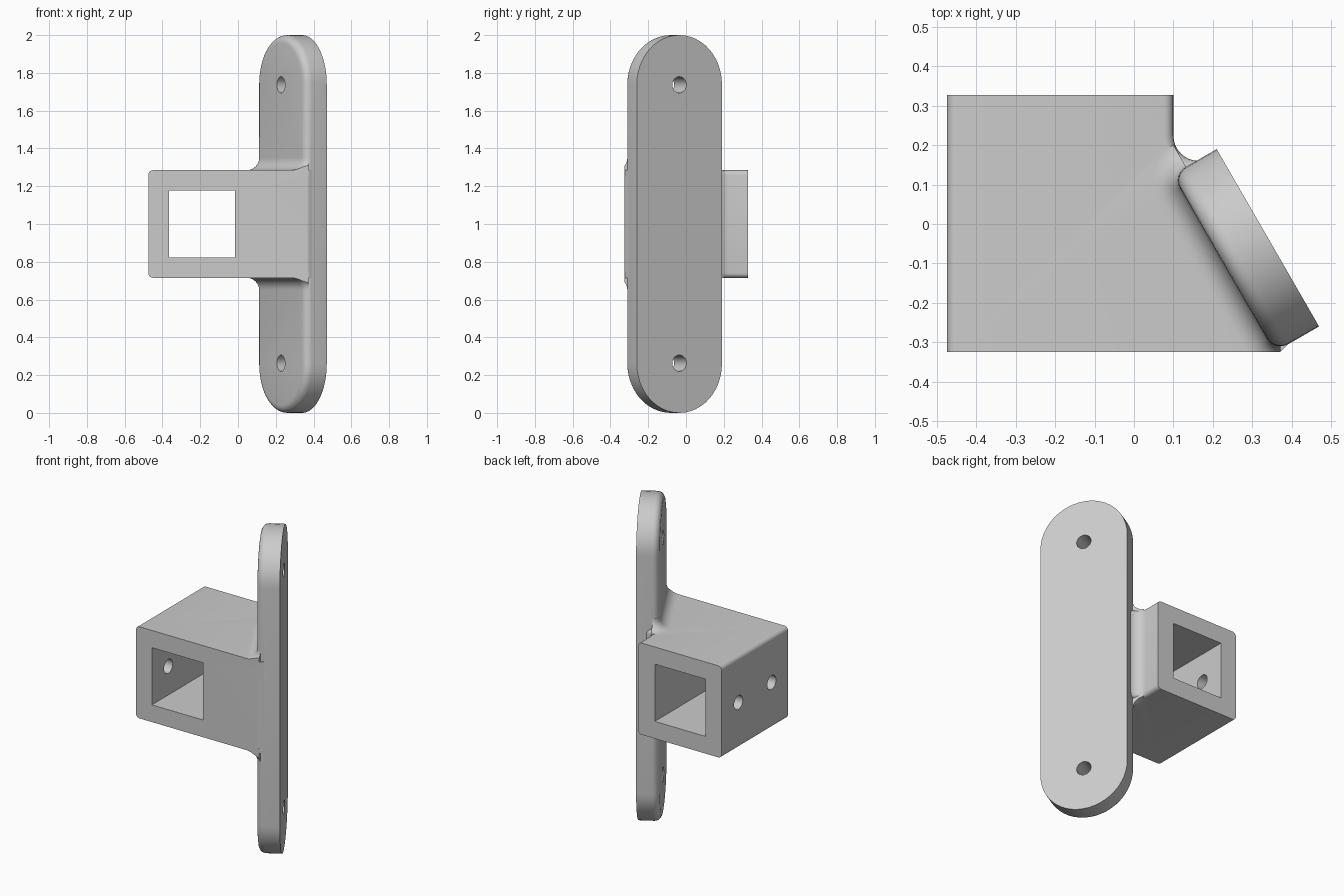
import bpy, bmesh
from math import sin, cos, pi, radians
from mathutils import Matrix, Vector

if "Cube" in bpy.data.objects:
    bpy.data.objects.remove(bpy.data.objects["Cube"])

# Main dimensions
HALF_WIDTH, THICK, RIM = 0.26, 0.13, 0.04
BLOCK_HALF, FRONT, BACK, LEFT = 0.285, -0.325, 0.328, -0.475
FILLET, ROUND, HOLE = 0.065, 0.025, 0.043
FRAME = Matrix.Translation((0.34, -0.035, 1)) @ Matrix.Rotation(radians(120), 4, 'Z')

grey = bpy.data.materials.new("light grey")
grey.use_nodes = True
grey.diffuse_color = (0.6, 0.6, 0.6, 1)
grey.node_tree.nodes["Principled BSDF"].inputs["Base Color"].default_value = (0.6, 0.6, 0.6, 1)


def finish(name, bm):
    bmesh.ops.recalc_face_normals(bm, faces=bm.faces)
    mesh = bpy.data.meshes.new(name)
    bm.to_mesh(mesh)
    bm.free()
    mesh.materials.append(grey)
    obj = bpy.data.objects.new(name, mesh)
    bpy.context.collection.objects.link(obj)
    return obj


def prism(points, offset):
    bm = bmesh.new()
    face = bm.faces.new([bm.verts.new(p) for p in points])
    extruded = bmesh.ops.extrude_face_region(bm, geom=[face])["geom"]
    moved = [g for g in extruded if isinstance(g, bmesh.types.BMVert)]
    bmesh.ops.translate(bm, verts=moved, vec=offset)
    bmesh.ops.recalc_face_normals(bm, faces=bm.faces)
    return bm


def round_edges(bm, rule, radius):
    edges = [e for e in bm.edges if rule(*[v.co for v in e.verts])]
    bmesh.ops.bevel(bm, geom=edges, offset=radius, segments=5, profile=0.5, affect='EDGES')


def combine(target, other, operation):
    mod = target.modifiers.new("combine", 'BOOLEAN')
    mod.operation, mod.object, mod.solver = operation, other, 'EXACT'
    bpy.context.view_layer.objects.active = target
    bpy.ops.object.modifier_apply(modifier=mod.name)
    bpy.data.objects.remove(other)


def drill(target, matrix, depth):
    bm = bmesh.new()
    bmesh.ops.create_cone(bm, cap_ends=True, segments=32, radius1=HOLE, radius2=HOLE,
                          depth=depth, matrix=matrix)
    combine(target, finish("drill", bm), 'DIFFERENCE')


# Wall plate: a stadium with a rounded inner rim
def plate():
    steps = 24
    outline = []
    for side in (1, -1):
        for i in range(steps + 1):
            a = pi * i / steps
            outline.append((side * HALF_WIDTH * cos(a), 0,
                            side * (1 - HALF_WIDTH + HALF_WIDTH * sin(a))))
    bm = prism(outline, (0, THICK, 0))
    round_edges(bm, lambda a, b: min(a.y, b.y) > THICK - 0.001, RIM)
    bm.transform(FRAME)
    return finish("wall_plate", bm)


# Socket block: plan outline with a curved corner beside the plate
def block():
    outline = [(LEFT, FRONT), (0.365, FRONT), (0.375, -0.322), (0.392, -0.305),
               (0.4, -0.2), (0.2, 0.13)]
    for i in range(9):
        a = -pi / 2 - pi / 2 * i / 8
        outline.append((0.165 + FILLET * cos(a), 0.225 + FILLET * sin(a)))
    outline += [(0.1, BACK), (LEFT, BACK)]
    bottom = 1 - BLOCK_HALF
    bm = prism([(x, y, bottom) for x, y in outline], (0, 0, 2 * BLOCK_HALF))

    def long_edge(a, b):
        left = max(a.x, b.x) < LEFT + 0.001
        right = min(a.y, b.y) > 0.159 and max(a.x, b.x) < 0.17 and min(a.x, b.x) > 0.09
        return abs(a.z - b.z) < 0.001 and (left or right)
    round_edges(bm, long_edge, ROUND)
    return finish("socket_block", bm)


# Concave fillet swept around the plate's inner rim
def fillet(side):
    profile = []
    for i in range(9):
        a = pi / 2 * i / 8
        profile.append((FILLET * (1 - sin(a)), FILLET * (1 - cos(a))))
    profile += [(-0.03, FILLET), (-0.03, -0.03), (FILLET, -0.03)]
    edge = HALF_WIDTH - RIM
    path = [(edge, radians(15 * i)) for i in range(7)]
    path += [(-edge, radians(90 + 15 * i)) for i in range(5)]
    bm = bmesh.new()
    rings = []
    for cx, a in path:
        rings.append([bm.verts.new((cx + (RIM + d) * cos(a),
                                    THICK - RIM + (RIM + d) * sin(a),
                                    side * (BLOCK_HALF + h))) for d, h in profile])
    n = len(profile)
    for r, s in zip(rings, rings[1:]):
        for i in range(n):
            j = (i + 1) % n
            bm.faces.new((r[i], r[j], s[j], s[i]))
    bm.faces.new(rings[0])
    bm.faces.new(rings[-1])
    bm.transform(FRAME)
    bmesh.ops.bisect_plane(bm, geom=bm.verts[:] + bm.edges[:] + bm.faces[:],
                           plane_co=(0, FRONT, 0), plane_no=(0, -1, 0), clear_outer=True)
    bmesh.ops.holes_fill(bm, edges=[e for e in bm.edges if e.is_boundary])
    return finish("fillet", bm)


bracket = block()
combine(bracket, plate(), 'UNION')
for side in (1, -1):
    combine(bracket, fillet(side), 'UNION')
bracket.name = "angled_bracket"

# Square socket through the block
socket = prism([(x, -0.6, z) for x, z in
                ((-0.365, 0.822), (-0.015, 0.822), (-0.015, 1.178), (-0.365, 1.178))],
               (0, 1.2, 0))
combine(bracket, finish("socket", socket), 'DIFFERENCE')

# Screw holes in the plate and in the left wall of the socket
for z in (0.737, -0.737):
    drill(bracket, FRAME @ Matrix.Translation((0, 0.06, z)) @ Matrix.Rotation(pi / 2, 4, 'X'), 0.3)
for y in (0.163, -0.163):
    drill(bracket, Matrix.Translation((-0.42, y, 1)) @ Matrix.Rotation(pi / 2, 4, 'Y'), 0.2)

bpy.ops.object.select_all(action='DESELECT')
bracket.select_set(True)
bpy.context.view_layer.objects.active = bracket
bpy.ops.object.shade_smooth_by_angle(angle=radians(30))
